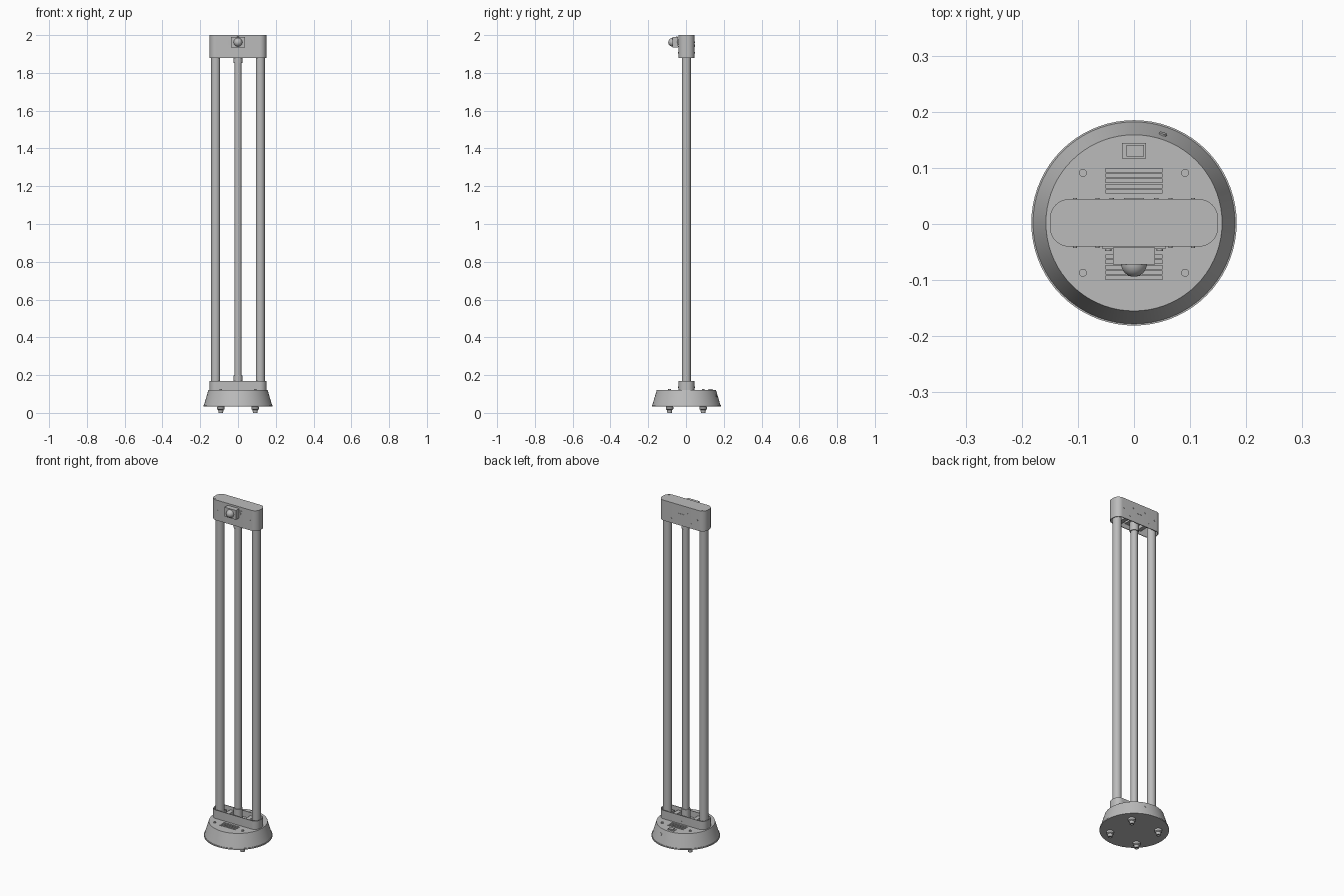
import bpy, bmesh
from math import pi, cos, sin, radians
from mathutils import Vector, Matrix

cube = bpy.data.objects.get("Cube")
if cube:
    bpy.data.objects.remove(cube, do_unlink=True)

grey = bpy.data.materials.new("plain grey")
grey.use_nodes = True
colour = (0.5, 0.5, 0.5, 1)
grey.diffuse_color = colour
grey.node_tree.nodes["Principled BSDF"].inputs["Base Color"].default_value = colour

CY = 0.002  # depth of the shared centre line


def finish(name, bm, smooth=True):
    bmesh.ops.recalc_face_normals(bm, faces=bm.faces)
    mesh = bpy.data.meshes.new(name)
    bm.to_mesh(mesh)
    bm.free()
    mesh.materials.append(grey)
    ob = bpy.data.objects.new(name, mesh)
    bpy.context.collection.objects.link(ob)
    if smooth:
        shade(ob)
    return ob


def shade(ob):
    bpy.ops.object.select_all(action="DESELECT")
    ob.select_set(True)
    bpy.context.view_layer.objects.active = ob
    bpy.ops.object.shade_smooth_by_angle(angle=radians(35))


def lathe(name, profile, place=(0, 0, 0), axis=(0, 0, 1), steps=32):
    """Spin a (radius, height) profile around its axis."""
    bm = bmesh.new()
    verts = [bm.verts.new((r, 0, h)) for r, h in profile]
    edges = [bm.edges.new(pair) for pair in zip(verts, verts[1:])]
    bmesh.ops.spin(bm, geom=verts + edges, cent=(0, 0, 0), axis=(0, 0, 1),
                   angle=2 * pi, steps=steps)
    bmesh.ops.remove_doubles(bm, verts=bm.verts, dist=1e-5)
    turn = Vector((0, 0, 1)).rotation_difference(Vector(axis)).to_matrix().to_4x4()
    bm.transform(Matrix.Translation(place) @ turn)
    return finish(name, bm)


def rod(name, radius, length, place, axis=(0, 0, 1), steps=32):
    return lathe(name, [(0, 0), (radius, 0), (radius, length), (0, length)],
                 place, axis, steps)


def add_box(bm, low, high):
    low, high = Vector(low), Vector(high)
    scale = Matrix.Diagonal((*(high - low), 1))
    bmesh.ops.create_cube(bm, size=1, matrix=Matrix.Translation((low + high) / 2) @ scale)


def box(name, low, high):
    bm = bmesh.new()
    add_box(bm, low, high)
    return finish(name, bm, False)


def outline(hx, hy, r, n=10):
    """Rounded rectangle as a list of points."""
    pts = []
    for k, (sx, sy) in enumerate(((1, 1), (-1, 1), (-1, -1), (1, -1))):
        for i in range(n + 1):
            a = (k + i / n) * pi / 2
            pts.append((sx * (hx - r) + r * cos(a), CY + sy * (hy - r) + r * sin(a)))
    return pts


def tray(name, closed_z, open_z, wall=0.004):
    """Rounded shell, closed at one height and open at the other."""
    inner_z = closed_z + (wall if open_z > closed_z else -wall)
    outer = outline(0.15, 0.0425, 0.035)
    inner = outline(0.15 - wall, 0.0425 - wall, 0.035 - wall)
    bm = bmesh.new()
    rings = [[bm.verts.new((x, y, z)) for x, y in pts] for pts, z in
             ((outer, closed_z), (outer, open_z), (inner, open_z), (inner, inner_z))]
    bm.faces.new(rings[0])
    bm.faces.new(rings[-1])
    for a, b in zip(rings, rings[1:]):
        for i in range(len(a)):
            j = (i + 1) % len(a)
            bm.faces.new((a[i], a[j], b[j], b[i]))
    return finish(name, bm)


# Round base with cut vent slots
base = lathe("base", [(0, 0.035), (0.183, 0.035), (0.183, 0.042), (0.18, 0.042),
                      (0.157, 0.12), (0, 0.12)], (0, CY, 0), steps=72)
bm = bmesh.new()
for start in (0.055, -0.099):
    for i in range(5):
        y = start + i * 0.0095
        add_box(bm, (-0.051, y, 0.11), (0.051, y + 0.006, 0.13))
cutter = finish("vent_cutter", bm, False)
cutter.hide_render = True
cut = base.modifiers.new("vents", "BOOLEAN")
cut.operation = "DIFFERENCE"
cut.object = cutter
cut.solver = "EXACT"
bpy.context.view_layer.objects.active = base
bpy.ops.object.modifier_apply(modifier="vents")
bpy.data.objects.remove(cutter, do_unlink=True)
shade(base)

# Feet with the bolts that hold them
for side, sx in (("right", -1), ("left", 1)):
    for end, sy in (("front", -1), ("back", 1)):
        spot = (sx * 0.091, CY + sy * 0.089, 0)
        lathe(f"{end}_{side}_foot",
              [(0, 0), (0.009, 0), (0.013, 0.012), (0.014, 0.018), (0.02, 0.021),
               (0.02, 0.032), (0.008, 0.036), (0, 0.036)][1:-1] and
              [(0, 0.004), (0.006, 0.004), (0.007, 0), (0.012, 0), (0.014, 0.016),
               (0.02, 0.02), (0.02, 0.032), (0.008, 0.037), (0, 0.037)], spot)
        rod(f"{end}_{side}_foot_bolt", 0.007, 0.007, (spot[0], spot[1], 0.119), steps=20)

# Power switch and cable socket at the back
box("switch_frame", (-0.021, 0.117, 0.119), (0.021, 0.144, 0.123))
box("switch_rocker", (-0.013, 0.12, 0.122), (0.018, 0.141, 0.127))
out = Vector((0.3, 0.95, 0.28)).normalized()
rod("cable_socket", 0.007, 0.008, Vector((0.0515, 0.159, 0.091)) - out * 0.005, out, 20)

# Lower holder and head
tray("lower_holder", 0.119, 0.17)
tray("head", 2.0, 1.88)

# Outer tubes with their sockets, hidden partly inside the shells
for side, sx in (("right", -1), ("left", 1)):
    x = sx * 0.118
    rod(f"{side}_tube", 0.024, 1.83, (x, CY, 0.13))
    for level, z in (("lower", 0.122), ("upper", 1.965)):
        box(f"{level}_{side}_socket", (x - 0.026, CY - 0.024, z), (x + 0.024, CY + 0.024, z + 0.03))
    for level, z in (("lower", 0.122), ("upper", 1.9)):
        inner = sx * 0.065
        box(f"{level}_{side}_bracket", (inner - 0.012, CY - 0.038, z),
            (inner + 0.012, CY + 0.038, z + 0.03))

# Centre pole with collars
rod("centre_pole", 0.019, 1.83, (0, CY, 0.13))
for level, z in (("lower", 0.122), ("upper", 1.852)):
    rod(f"{level}_collar", 0.024, 0.077, (0, CY, z))
    box(f"{level}_collar_plate", (-0.035, CY - 0.036, 0.123 if z < 1 else 1.905),
        (0.035, CY + 0.036, 0.135 if z < 1 else 1.917))

# Sensor on the front of the head
box("sensor_plate", (-0.056, -0.0445, 1.948), (0.056, -0.04, 1.978))
box("sensor_body", (-0.037, -0.072, 1.935), (0.037, -0.042, 1.99))
dome = [(0.023 * cos(i * pi / 16), 0.023 * sin(i * pi / 16)) for i in range(9)]
lathe("sensor_dome", [(0, 0)] + dome[:-1] + [(0, 0.023)], (0, -0.071, 1.962), (0, -1, 0))
rod("sensor_top_screw", 0.004, 0.003, (0, -0.05, 1.989), steps=16)
for side, x in (("right", -0.046), ("left", 0.046)):
    rod(f"{side}_sensor_screw", 0.006, 0.004, (x, -0.044, 1.963), (0, -1, 0), 16)

# Small screws on the head and holder
for side, sx in (("right", -1), ("left", 1)):
    for end, sy in (("front", -1), ("back", 1)):
        wall = CY + sy * 0.0415
        rod(f"{end}_{side}_top_screw", 0.0035, 0.0015, (sx * 0.13, CY + sy * 0.032, 1.9995), steps=12)
        for level, x, z in (("low", 0.065, 1.907), ("outer", 0.105, 1.94)):
            rod(f"{end}_{side}_{level}_screw", 0.0035, 0.003, (sx * x, wall, z), (0, sy, 0), 12)
    rod(f"back_{side}_label_screw", 0.004, 0.003, (sx * 0.04, CY + 0.0415, 1.962), (0, 1, 0), 12)
for end, sy in (("front", -1), ("back", 1)):
    rod(f"{end}_holder_screw", 0.004, 0.003, (0, CY + sy * 0.0415, 0.137), (0, sy, 0), 12)
box("back_port", (-0.018, 0.043, 1.938), (0.018, 0.0465, 1.95))
